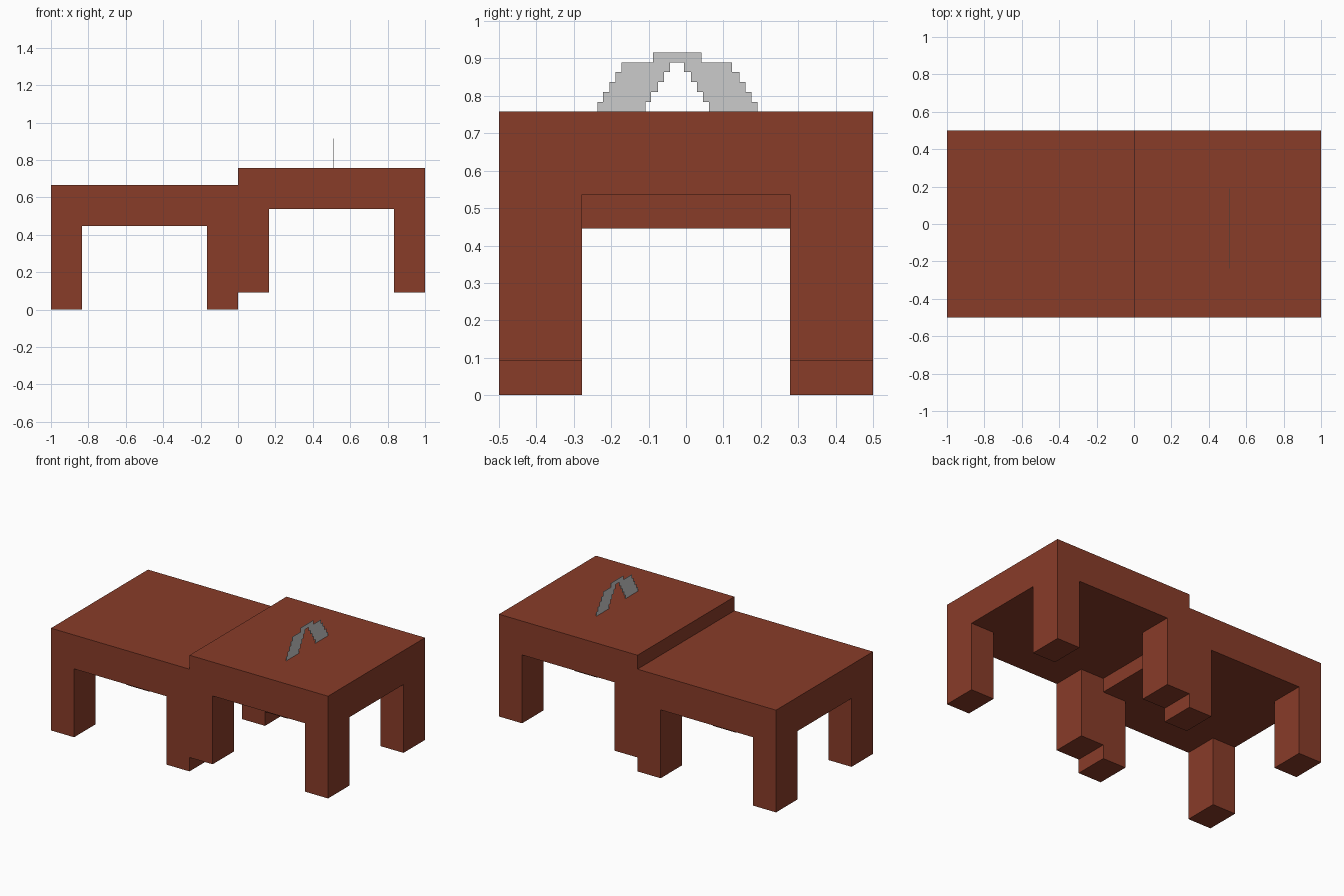
import bpy, bmesh
from mathutils import Matrix, Vector

if "Cube" in bpy.data.objects:
    bpy.data.objects.remove(bpy.data.objects["Cube"])

brown = bpy.data.materials.new("brown_wood")
brown.diffuse_color = (0.25, 0.045, 0.022, 1)
brown.use_nodes = True
brown.node_tree.nodes["Principled BSDF"].inputs["Base Color"].default_value = brown.diffuse_color


def finish(bm, name, mat=None):
    bmesh.ops.recalc_face_normals(bm, faces=bm.faces)
    mesh = bpy.data.meshes.new(name)
    bm.to_mesh(mesh)
    bm.free()
    if mat:
        mesh.materials.append(mat)
    obj = bpy.data.objects.new(name, mesh)
    bpy.context.collection.objects.link(obj)
    return obj


def add_box(bm, lo, hi):
    lo, hi = Vector(lo), Vector(hi)
    m = Matrix.Translation((lo + hi) / 2) @ Matrix.Diagonal((*(hi - lo), 1))
    return bmesh.ops.create_cube(bm, size=1, matrix=m)


# Table: thick slab cut into a 3x3 layout, corner cells extruded down as legs
def table(name, cx, base):
    bm = bmesh.new()
    in_x, in_y = 0.333, 0.278
    add_box(bm, (cx - 0.5, -0.5, base + 0.446), (cx + 0.5, 0.5, base + 0.667))
    for co, no in [((cx - in_x, 0, 0), (1, 0, 0)), ((cx + in_x, 0, 0), (1, 0, 0)),
                   ((0, -in_y, 0), (0, 1, 0)), ((0, in_y, 0), (0, 1, 0))]:
        bmesh.ops.bisect_plane(bm, geom=bm.verts[:] + bm.edges[:] + bm.faces[:],
                               plane_co=co, plane_no=no)
    bm.normal_update()
    corners = []
    for f in bm.faces:
        c = f.calc_center_median()
        if f.normal.z < -0.9 and abs(c.x - cx) > in_x and abs(c.y) > in_y:
            corners.append(f)
    feet = bmesh.ops.extrude_discrete_faces(bm, faces=corners)["faces"]
    for v in {v for f in feet for v in f.verts}:
        v.co.z = base
    bmesh.ops.remove_doubles(bm, verts=bm.verts, dist=1e-5)
    # Merge the flat cells back into clean faces
    bmesh.ops.dissolve_limit(bm, angle_limit=0.01, verts=bm.verts, edges=bm.edges)
    return finish(bm, name, brown)


table("low_table", -0.5, 0.0)
table("high_table", 0.5, 0.091)

# Stepped arch: thin plates stacked in rows, closed by one cap plate
arch = bmesh.new()
x, half, width, z0, step = 0.513, 0.0015, 0.129, 0.758, 0.0263
rows = [(-0.237, 0.062), (-0.222, 0.046), (-0.204, 0.030),
        (-0.188, 0.014), (-0.172, -0.006), (-0.088,)]
for i, starts in enumerate(rows):
    for y in starts:
        add_box(arch, (x - half, y, z0 + i * step),
                (x + half, y + width, z0 + (i + 1) * step))
finish(arch, "stepped_arch")
